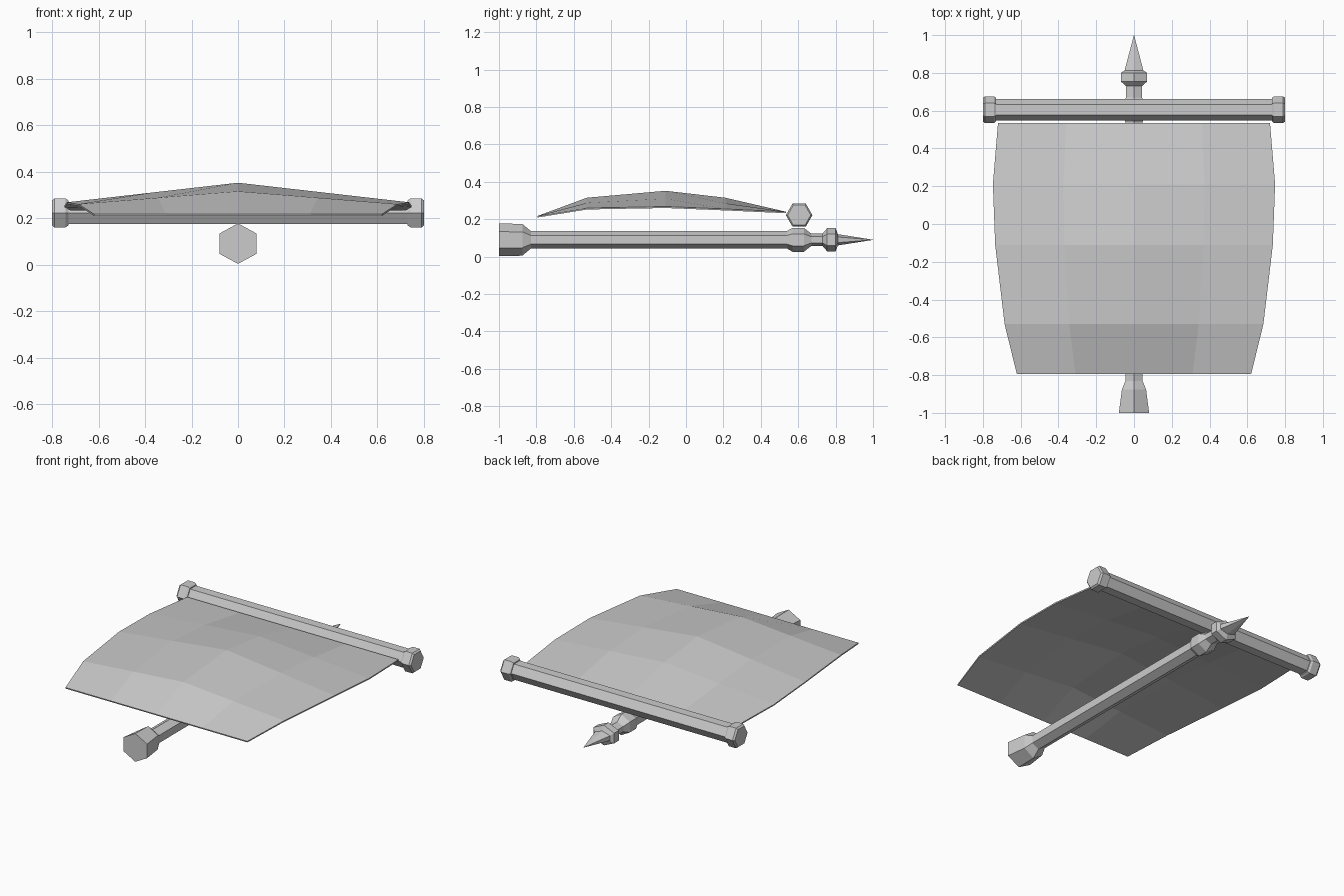
import bpy, bmesh
from math import sin, cos, pi
from mathutils import Vector

cube = bpy.data.objects.get("Cube")
if cube:
    bpy.data.objects.remove(cube, do_unlink=True)

grey = bpy.data.materials.new("plain grey")
grey.use_nodes = True
colour = (0.6, 0.6, 0.6, 1)
grey.diffuse_color = colour
grey.node_tree.nodes["Principled BSDF"].inputs["Base Color"].default_value = colour


def finish(name, bm):
    bmesh.ops.recalc_face_normals(bm, faces=bm.faces)
    mesh = bpy.data.meshes.new(name)
    bm.to_mesh(mesh)
    bm.free()
    mesh.materials.append(grey)
    obj = bpy.data.objects.new(name, mesh)
    bpy.context.collection.objects.link(obj)
    return obj


def hex_rod(name, origin, along, corner, flat, stations):
    """Six-sided rod; stations are (distance, corner radius, flat half-width)."""
    bm = bmesh.new()
    origin, along, corner, flat = map(Vector, (origin, along, corner, flat))
    rings = []
    for d, r, w in stations:
        rings.append([bm.verts.new(origin + along * d + corner * (r * cos(k * pi / 3))
                                   + flat * (w * sin(k * pi / 3) / sin(pi / 3)))
                      for k in range(6)])
    for a, b in zip(rings, rings[1:]):
        for k in range(6):
            j = (k + 1) % 6
            bm.faces.new((a[k], a[j], b[j], b[k]))
    bm.faces.new(rings[0])
    bm.faces.new(rings[-1])
    bmesh.ops.remove_doubles(bm, verts=bm.verts, dist=0.0001)
    return finish(name, bm)


X, Y, Z = (1, 0, 0), (0, 1, 0), (0, 0, 1)

# Pole: flared butt, shaft, collar under the crossbar, and spear tip
pole = (0, 0, 0.09)
hex_rod("pole_shaft", pole, Y, Z, X, [
    (-1, 0.087, 0.08), (-0.875, 0.085, 0.064), (-0.83, 0.047, 0.045),
    (0.54, 0.047, 0.045), (0.57, 0.064, 0.058), (0.63, 0.064, 0.058),
    (0.67, 0.033, 0.042), (0.73, 0.033, 0.042)])
hex_rod("pole_spear_tip", pole, Y, Z, X, [
    (0.73, 0.033, 0.042), (0.755, 0.062, 0.07), (0.8, 0.062, 0.07),
    (0.812, 0.03, 0.05), (1, 0.0005, 0.0005)])

# Crossbar with a bevelled cap on each end
bar = (0, 0.605, 0.222)
hex_rod("crossbar", bar, X, Y, Z, [(-0.75, 0.056, 0.048), (0.75, 0.056, 0.048)])
for name, side in (("left_cap", 1), ("right_cap", -1)):
    hex_rod(name, bar, (side, 0, 0), Y, Z, [
        (0.73, 0.062, 0.054), (0.742, 0.071, 0.062),
        (0.79, 0.071, 0.062), (0.8, 0.062, 0.054)])

# Billowing cloth: rows of (y, half-width, edge height, ridge height)
rows = [(-0.795, 0.62, 0.217, 0.217), (-0.53, 0.685, 0.26, 0.315),
        (-0.11, 0.735, 0.268, 0.352), (0.21, 0.747, 0.255, 0.315),
        (0.535, 0.72, 0.24, 0.24)]
bm = bmesh.new()
grid = [[bm.verts.new((w * t, y, top + (edge - top) * abs(t)))
         for t in (-1, -0.5, 0, 0.5, 1)] for y, w, edge, top in rows]
for a, b in zip(grid, grid[1:]):
    for k in range(4):
        bm.faces.new((a[k], a[k + 1], b[k + 1], b[k]))
cloth = finish("cloth", bm)
solid = cloth.modifiers.new("thickness", "SOLIDIFY")
solid.thickness = 0.008
solid.offset = -1
